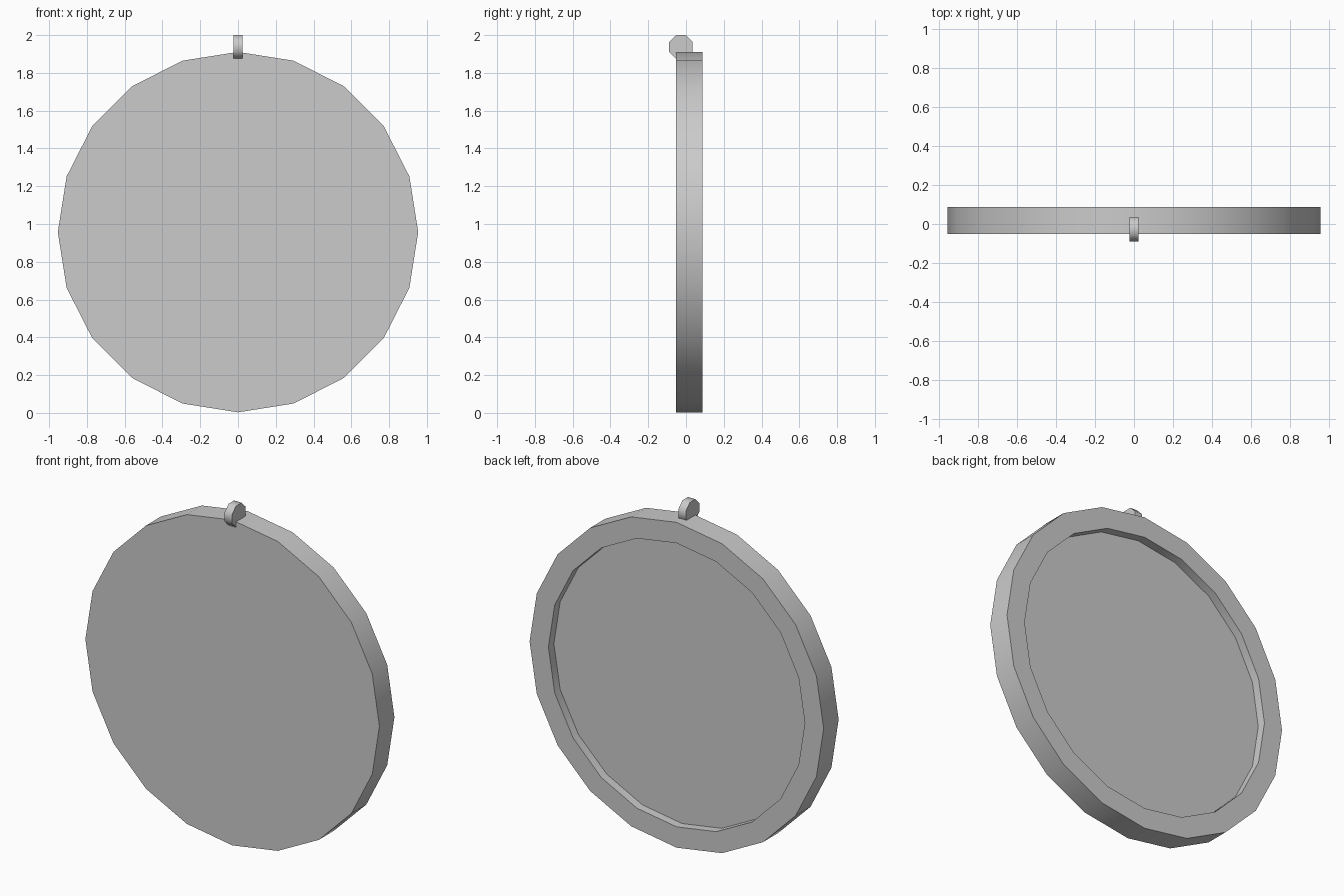
import bpy, bmesh
from math import sin, cos, pi, radians

if "Cube" in bpy.data.objects:
    bpy.data.objects.remove(bpy.data.objects["Cube"])

SIDES, R, R_IN, ZC = 20, 0.954, 0.832, 0.957
Y_FRONT, Y_FLOOR, Y_BACK = -0.052, 0.036, 0.087


def finish(name, bm):
    bmesh.ops.recalc_face_normals(bm, faces=bm.faces)
    mesh = bpy.data.meshes.new(name)
    bm.to_mesh(mesh)
    bm.free()
    obj = bpy.data.objects.new(name, mesh)
    bpy.context.collection.objects.link(obj)
    bpy.ops.object.select_all(action='DESELECT')
    obj.select_set(True)
    bpy.context.view_layer.objects.active = obj
    bpy.ops.object.shade_smooth_by_angle(angle=radians(50))
    return obj


def stacked(name, rings):
    """Join a series of vertex rings with side walls and cap both ends."""
    bm = bmesh.new()
    loops = [[bm.verts.new(p) for p in ring] for ring in rings]
    n = len(loops[0])
    for a, b in zip(loops, loops[1:]):
        for i in range(n):
            j = (i + 1) % n
            bm.faces.new((a[i], a[j], b[j], b[i]))
    bm.faces.new(loops[0])
    bm.faces.new(loops[-1])
    return finish(name, bm)


def disc_ring(r, y):
    return [(r * cos(2 * pi * i / SIDES), y, ZC + r * sin(2 * pi * i / SIDES))
            for i in range(SIDES)]


# Round plate: flat front, raised rim around a recessed back
stacked("round_plate", [disc_ring(R, Y_FRONT), disc_ring(R, Y_BACK),
                        disc_ring(R_IN, Y_BACK), disc_ring(R_IN, Y_FLOOR)])

# Octagonal hanging lug on the top edge
lug_r = 0.0625 / cos(pi / 8)
stacked("hanging_lug", [[(x, -0.027 + lug_r * cos(pi / 8 + i * pi / 4),
                          1.9375 + lug_r * sin(pi / 8 + i * pi / 4)) for i in range(8)]
                        for x in (-0.024, 0.024)])
